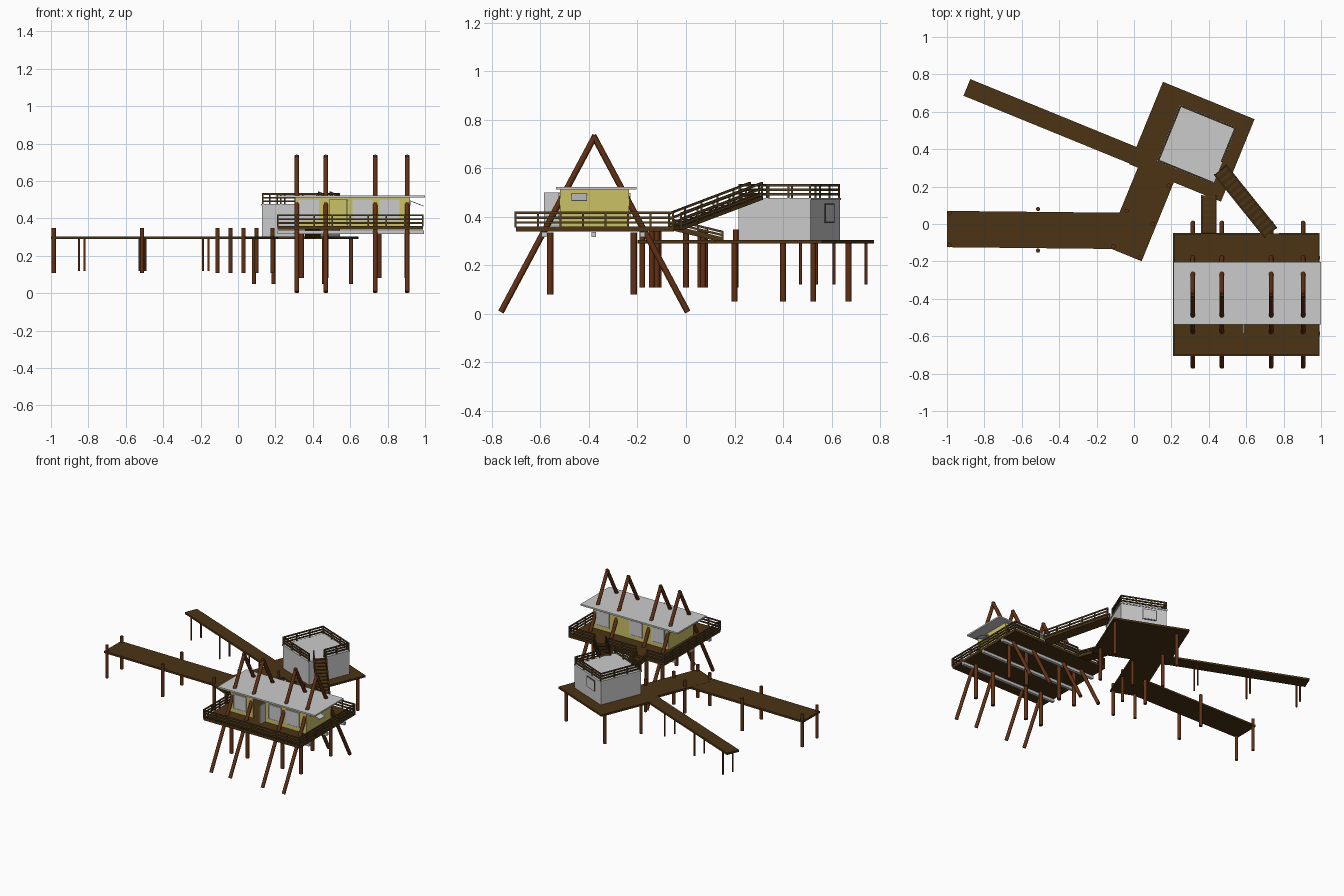
import bpy, bmesh, math
from mathutils import Vector, Matrix

if "Cube" in bpy.data.objects:
    bpy.data.objects.remove(bpy.data.objects["Cube"])

parts = {}                      # part name -> (bmesh, material)
Z = Vector((0, 0, 1))


def mat(name, col):
    m = bpy.data.materials.new(name)
    m.diffuse_color = (*col, 1)
    m.use_nodes = True
    m.node_tree.nodes["Principled BSDF"].inputs["Base Color"].default_value = m.diffuse_color
    return m


WOOD = mat("dark_planks", (0.07, 0.033, 0.007))
RAIL = mat("rail_wood", (0.09, 0.05, 0.016))
LOG = mat("log_wood", (0.12, 0.03, 0.007))
YELLOW = mat("yellow_wall", (0.60, 0.54, 0.13))
DARK = mat("dark_door", (0.10, 0.10, 0.10))
GREY = None


def get(name, m):
    if name not in parts:
        parts[name] = (bmesh.new(), m)
    return parts[name][0]


def beam(name, m, p, q, w, t):
    """Box along p-q, w wide (horizontal), t tall."""
    p, q = Vector(p), Vector(q)
    d = q - p
    x = d.normalized()
    y = Z.cross(x)
    y = y.normalized() if y.length > 1e-4 else Vector((0, 1, 0))
    z = x.cross(y)
    M = Matrix((x * d.length, y * w, z * t)).transposed().to_4x4()
    M.translation = (p + q) / 2
    bmesh.ops.create_cube(get(name, m), size=1, matrix=M)


def pole(name, m, p, q, r, n=10):
    p, q = Vector(p), Vector(q)
    d = q - p
    M = Matrix.Translation((p + q) / 2) @ d.to_track_quat('Z', 'Y').to_matrix().to_4x4()
    bmesh.ops.create_cone(get(name, m), cap_ends=True, segments=n, radius1=r, radius2=r,
                          depth=d.length, matrix=M)


def railing(name, p, q, h=0.06, step=0.1):
    """Three bars plus posts between two floor points."""
    p, q = Vector(p), Vector(q)
    for k in (0.33, 0.66, 1.0):
        o = Z * (h * k - 0.004)
        beam(name, RAIL, p + o, q + o, 0.008, 0.009)
    n = max(1, round((q - p).length / step))
    for i in range(n + 1):
        c = p.lerp(q, i / n)
        beam(name, RAIL, c - Z * 0.004, c + Z * h, 0.008, 0.008)


# frame of the rotated platform
U, V = Vector((0.926, -0.378, 0)), Vector((0.378, 0.926, 0))


def L(u, v, z):
    return Vector((0.336, 0.426, z)) + U * u + V * v


# ---- main deck, joists and railing
beam("main_deck", WOOD, (0.21, -0.375, 0.35), (0.99, -0.375, 0.35), 0.65, 0.02)
for y in (-0.585, -0.38, -0.18):
    beam("deck_joists", GREY, (0.21, y, 0.326), (0.995, y, 0.326), 0.02, 0.02)
F = 0.36
x0, x1, y0, y1 = 0.213, 0.987, -0.703, -0.053
for a, b in (((x0, y0), (x1, y0)), ((x0, y0), (x0, y1)), ((x1, y0), (x1, y1)),
             ((x0, y1), (0.355, y1)), ((0.445, y1), (0.67, y1)), ((0.78, y1), (x1, y1))):
    railing("deck_railing", (*a, F), (*b, F))

# ---- A-frame poles and vertical piles
for x in (0.315, 0.47, 0.733, 0.904):
    for s in (-1, 1):
        pole("a_frame_poles", LOG, (x, -0.378 + s * 0.385, 0.007), (x, -0.378 - s * 0.004, 0.735), 0.0125)
for x in (0.34, 0.47, 0.755, 0.904):
    for y in (-0.56, -0.215):
        pole("deck_piles", LOG, (x, y, 0.08), (x, y, 0.335), 0.0135)

# ---- yellow house: walls with a doorway
hx0, hx1, hy0, hy1, zt = 0.305, 0.92, -0.52, -0.235, 0.512
zm, hh = (F + zt) / 2, zt - F
for a, b in ((hx0, 0.488), (0.585, hx1)):
    beam("house_walls", YELLOW, (a, hy0 + 0.005, zm), (b, hy0 + 0.005, zm), 0.01, hh)
beam("house_walls", YELLOW, (0.488, hy0 + 0.005, 0.506), (0.585, hy0 + 0.005, 0.506), 0.01, 0.012)
beam("house_walls", YELLOW, (hx0, hy1 - 0.005, zm), (hx1, hy1 - 0.005, zm), 0.01, hh)
for x in (hx0 + 0.005, hx1 - 0.005):
    beam("house_walls", YELLOW, (x, hy0 + 0.01, zm), (x, hy1 - 0.01, zm), 0.01, hh)

# door standing open
beam("house_door", GREY, (0.585, -0.585, 0.432), (0.585, -0.52, 0.432), 0.008, 0.135)


def window(a, b, y):
    beam("window_panes", GREY, (a, y, 0.443), (b, y, 0.443), 0.004, 0.1)
    for z in (0.391, 0.495):
        beam("window_frames", GREY, (a - 0.003, y, z), (b + 0.003, y, z), 0.009, 0.006)
    for x in (a, b):
        beam("window_frames", GREY, (x - 0.003, y, 0.443), (x + 0.003, y, 0.443), 0.009, 0.1)


for a, b in ((0.33, 0.43), (0.615, 0.715), (0.76, 0.86)):
    window(a, b, hy0 - 0.002)
for a, b in ((0.34, 0.44), (0.52, 0.62), (0.79, 0.89)):
    window(a, b, hy1 + 0.002)
# end window with hinged flap
beam("end_window", DARK, (hx1 + 0.001, -0.47, 0.482), (hx1 + 0.001, -0.41, 0.482), 0.004, 0.026)
beam("window_flap", GREY, (hx1, -0.44, 0.494), (0.992, -0.44, 0.466), 0.062, 0.004)
# roof
beam("house_roof", GREY, (0.21, -0.37, 0.518), (1.0, -0.37, 0.518), 0.332, 0.011)

# ---- low platform, walkway and piers
P, T = 0.297, 0.014
beam("platform", WOOD, L(-0.294, 0.003, P), L(0.235, 0.003, P), 0.476, T)
beam("walkway", WOOD, L(-0.141, -0.69, P), L(-0.141, -0.23, P), 0.208, T)
beam("wide_pier", WOOD, (-1, -0.027, P - 0.0005), (-0.06, -0.037, P - 0.0005), 0.194, T)
beam("narrow_pier", WOOD, L(-1.253, -0.183, P), L(-0.29, -0.183, P), 0.096, T)

for x, y in ((-0.985, 0.058), (-0.985, -0.113), (-0.513, 0.08), (-0.513, -0.142),
             (-0.11, -0.12), (0.03, -0.18), (-0.04, 0.07), (0.1, 0.0), (0.185, 0.205)):
    pole("pier_piles", LOG, (x, y, 0.108), (x, y, 0.348), 0.0115)
for x, y in ((0.085, 0.40), (0.19, 0.67), (0.605, 0.525), (0.46, 0.2)):
    pole("platform_piles", LOG, (x, y, 0.05), (x, y, P), 0.0115)
for u in (-1.19, -0.84, -0.475):
    for v in (-0.222, -0.144):
        pole("narrow_pier_piles", LOG, L(u, v, 0.12), L(u, v, P), 0.006, 8)

# ---- grey cabin with roof terrace
beam("cabin_body", GREY, L(-0.16, 0, 0.386), L(0.16, 0, 0.386), 0.32, 0.168)
beam("cabin_roof", GREY, L(-0.164, 0, 0.473), L(0.164, 0, 0.473), 0.328, 0.01)
beam("cabin_window", DARK, L(-0.09, 0.161, 0.415), L(0.01, 0.161, 0.415), 0.006, 0.08)
beam("cabin_window_pane", GREY, L(-0.084, 0.162, 0.415), L(0.004, 0.162, 0.415), 0.007, 0.068)
c, zr = 0.157, 0.478
for a, b in (((-c, -c), (-c, c)), ((-c, c), (c, c)), ((c, c), (c, -0.035)), ((-c, -c), (c, -c))):
    railing("terrace_railing", L(*a, zr), L(*b, zr), 0.056)


# ---- sloping bridge and short ramp
def ramp(name, p, q, w, h):
    p, q = Vector(p), Vector(q)
    side = Z.cross(q - p).normalized() * (w / 2 - 0.004)
    beam(name, WOOD, p, q, w, 0.016)
    n = round((q - p).length / 0.035)
    for i in range(n):          # treads
        a = p.lerp(q, (i + 0.2) / n) + Z * 0.008
        b = p.lerp(q, (i + 0.7) / n) + Z * 0.008
        b.z = a.z
        beam(name, WOOD, a, b, w - 0.014, 0.006)
    for s in (-1, 1):
        railing(name + "_railing", p + side * s, q + side * s, h, 0.085)


ramp("upper_bridge", (0.462, 0.288, 0.478), (0.73, -0.045, 0.352), 0.088, 0.065)
ramp("lower_ramp", (0.40, -0.05, 0.35), (0.40, 0.15, 0.302), 0.082, 0.04)

# ---- turn the collected parts into objects
for name, (bm, m) in parts.items():
    me = bpy.data.meshes.new(name)
    bm.to_mesh(me)
    bm.free()
    if m:
        me.materials.append(m)
    ob = bpy.data.objects.new(name, me)
    bpy.context.collection.objects.link(ob)
    if "pole" in name or "piles" in name:
        for f in me.polygons:
            f.use_smooth = len(f.vertices) == 4
